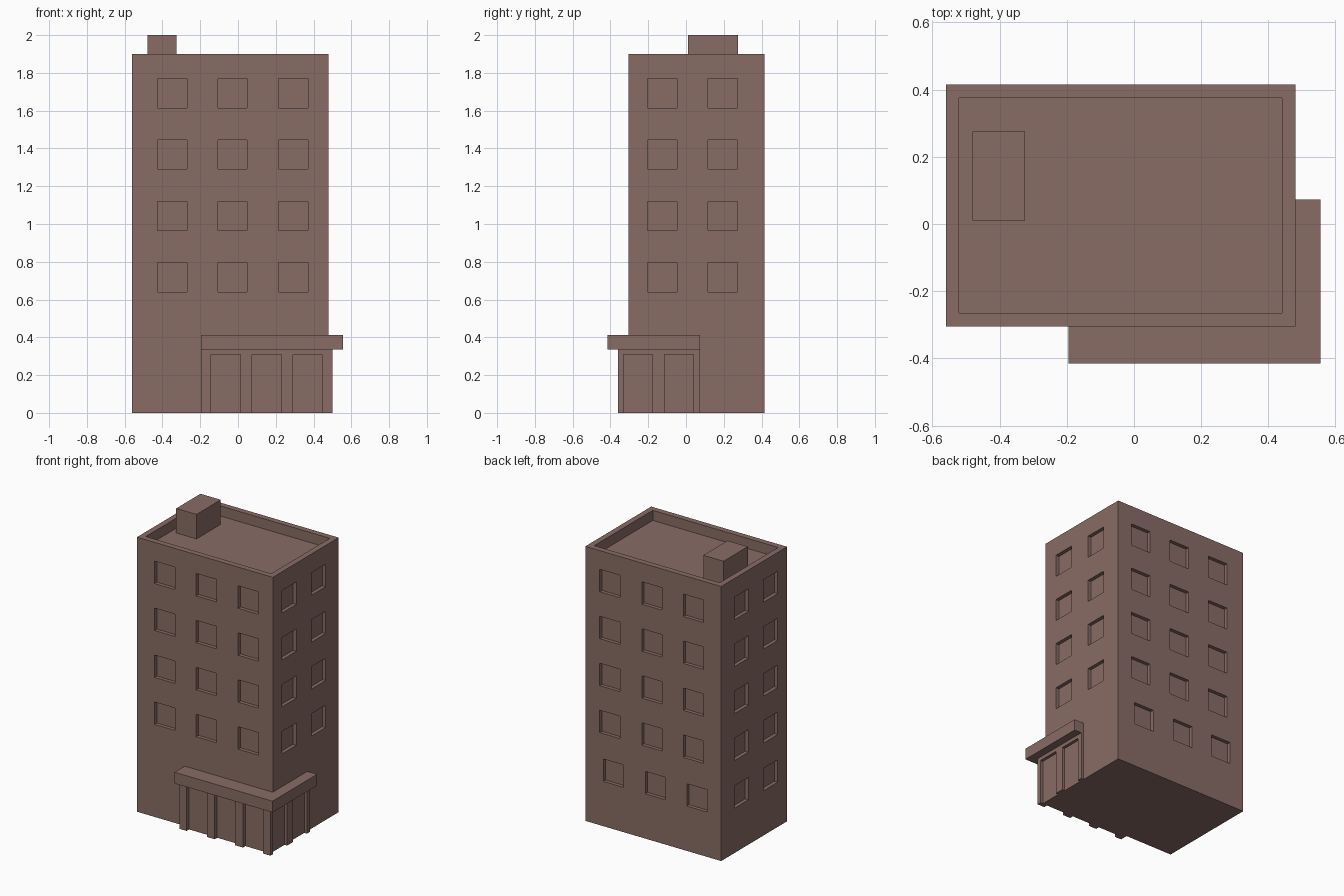
import bpy, bmesh
from mathutils import Vector

if "Cube" in bpy.data.objects:
    bpy.data.objects.remove(bpy.data.objects["Cube"])

mat = bpy.data.materials.new("brown_wall")
mat.diffuse_color = (0.25, 0.15, 0.13, 1)
mat.use_nodes = True
mat.node_tree.nodes["Principled BSDF"].inputs["Base Color"].default_value = mat.diffuse_color


def boxes(name, spans):
    """One object made of boxes, each (x0, x1, y0, y1, z0, z1)."""
    bm = bmesh.new()
    for x0, x1, y0, y1, z0, z1 in spans:
        verts = bmesh.ops.create_cube(bm, size=1)["verts"]
        bmesh.ops.scale(bm, verts=verts, vec=(x1 - x0, y1 - y0, z1 - z0))
        bmesh.ops.translate(bm, verts=verts,
                            vec=Vector((x0 + x1, y0 + y1, z0 + z1)) / 2)
    mesh = bpy.data.meshes.new(name)
    bm.to_mesh(mesh)
    bm.free()
    mesh.materials.append(mat)
    ob = bpy.data.objects.new(name, mesh)
    bpy.context.collection.objects.link(ob)
    return ob


# Main tower extents
X0, X1, Y0, Y1, TOP = -0.56, 0.48, -0.305, 0.415, 1.9
D, W = 0.025, 0.155            # window recess and size
rows = [0.64 + 0.325 * i for i in range(4)]
low = 0.31                     # extra ground-floor row on back and left
cols_x = [-0.425, -0.107, 0.215]
cols_y = [-0.203, 0.117]

# Window recesses and sunken roof
cuts = [(X0 + 0.04, X1 - 0.04, Y0 + 0.04, Y1 - 0.04, 1.83, TOP + 0.1)]
for z in rows + [low]:
    ground = z == low
    for x in cols_x:
        shift = -0.027 if ground else 0
        cuts.append((x + shift, x + shift + W, Y1 - D, Y1 + 0.1, z, z + W))
        if not ground:
            cuts.append((x, x + W, Y0 - 0.1, Y0 + D, z, z + W))
    for y in cols_y:
        cuts.append((X0 - 0.1, X0 + D, y, y + W, z, z + W))
        if not ground:
            cuts.append((X1 - D, X1 + 0.1, y, y + W, z, z + W))

tower = boxes("tower", [(X0, X1, Y0, Y1, 0, TOP)])
cutter = boxes("recess_cutter", cuts)
cutter.hide_render = True
mod = tower.modifiers.new("recesses", "BOOLEAN")
mod.operation = "DIFFERENCE"
mod.solver = "EXACT"
mod.object = cutter
bpy.context.view_layer.objects.active = tower
bpy.ops.object.modifier_apply(modifier=mod.name)
bpy.data.objects.remove(cutter)

# Stair housing on the roof
boxes("roof_housing", [(-0.48, -0.325, 0.01, 0.275, 1.83, 2.0)])

# Corner shopfront: wall wrapping the corner, with recessed openings
shop = boxes("shopfront", [(-0.195, 0.50, -0.36, 0.073, 0, 0.34)])
doors = [(x, x + W, -0.5, -0.333, -0.1, 0.31) for x in (-0.142, 0.074, 0.29)]
doors += [(0.48, 0.6, y, y + W, -0.1, 0.31) for y in (-0.332, -0.115)]
cutter = boxes("door_cutter", doors)
cutter.hide_render = True
mod = shop.modifiers.new("openings", "BOOLEAN")
mod.operation = "DIFFERENCE"
mod.solver = "EXACT"
mod.object = cutter
bpy.context.view_layer.objects.active = shop
bpy.ops.object.modifier_apply(modifier=mod.name)
bpy.data.objects.remove(cutter)

# Canopy over the shopfront
boxes("canopy", [(-0.195, 0.555, -0.415, 0.073, 0.335, 0.413)])
